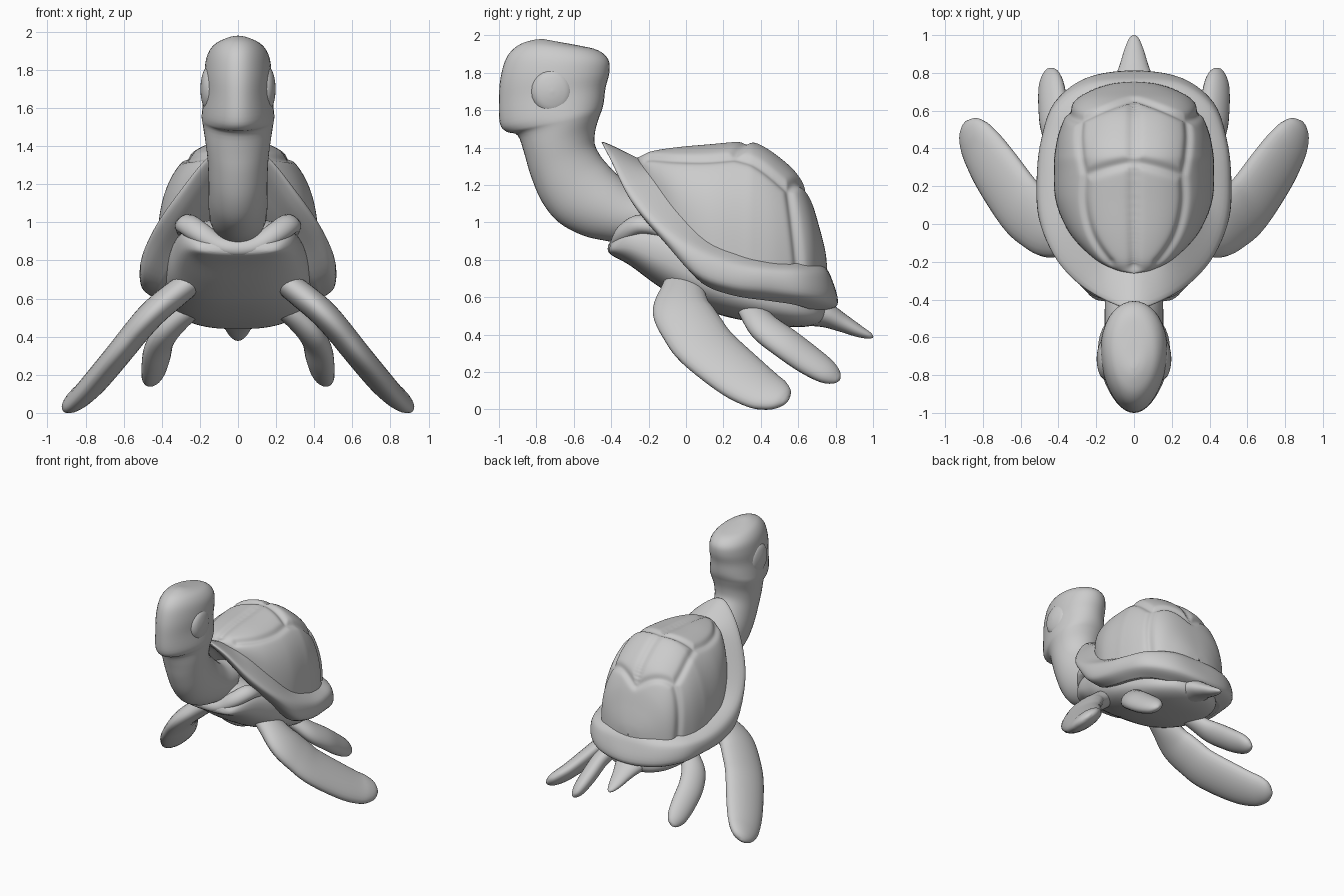
import bpy, bmesh
from math import sin, cos, pi, radians, exp
from mathutils import Vector, kdtree


def smooth(keys, n=4, closed=False):
    """Catmull-Rom resampling of tuples of any length."""
    k = [Vector(p) for p in keys]
    m = len(k)
    get = (lambda i: k[i % m]) if closed else (lambda i: k[max(0, min(m - 1, i))])
    out = []
    for i in range(m if closed else m - 1):
        a, b, c, d = (get(i + j) for j in (-1, 0, 1, 2))
        for s in range(n):
            t = s / n
            out.append(0.5 * (2 * b + (c - a) * t + (2 * a - 5 * b + 4 * c - d) * t * t
                              + (3 * b - a - 3 * c + d) * t ** 3))
    return out if closed else out + [k[-1]]


def loft(name, rings, mirror=False, closed=True, caps=(0, -1)):
    """Skin rings of equal size, closing the chosen ends with a fan."""
    bm = bmesh.new()
    vs = [[bm.verts.new(p) for p in r] for r in rings]
    m = len(rings[0])
    for a, b in zip(vs, vs[1:]):
        for i in range(m if closed else m - 1):
            bm.faces.new((a[i], a[(i + 1) % m], b[(i + 1) % m], b[i]))
    for e in caps:
        c = bm.verts.new(sum(rings[e], Vector((0, 0, 0))) / m)
        for i in range(m):
            bm.faces.new((vs[e][i], vs[e][(i + 1) % m], c))
    bmesh.ops.recalc_face_normals(bm, faces=bm.faces)
    me = bpy.data.meshes.new(name)
    bm.to_mesh(me)
    bm.free()
    me.polygons.foreach_set("use_smooth", [True] * len(me.polygons))
    ob = bpy.data.objects.new(name, me)
    bpy.context.collection.objects.link(ob)
    if mirror:
        ob.modifiers.new("mirror", "MIRROR")
    return ob


def limb(name, keys, normal, mirror=False):
    """Flattened tube; keys are (x, y, z, half width, half thickness)."""
    k = smooth(keys, 5)
    rings = []
    for i, q in enumerate(k):
        p = Vector(q[:3])
        t = (Vector(k[min(i + 1, len(k) - 1)][:3]) - Vector(k[max(i - 1, 0)][:3])).normalized()
        chord = Vector(normal).cross(t).normalized()
        nrm = t.cross(chord)
        rings.append([p + chord * q[3] * cos(a) + nrm * q[4] * sin(a)
                      for a in (2 * pi * j / 24 for j in range(24))])
    return loft(name, rings, mirror)


def superpow(v, e):
    return abs(v) ** e * (1 if v >= 0 else -1)


# Head and neck: front y,z / back y,z / half width / taper to the front
head_keys = [(-.30, .88, -.10, 1.15, .14, 0), (-.42, .90, -.25, 1.17, .15, 0),
             (-.55, .93, -.36, 1.25, .155, 0), (-.68, 1.0, -.42, 1.31, .155, 0),
             (-.77, 1.11, -.46, 1.36, .155, 0), (-.83, 1.25, -.488, 1.42, .16, 0),
             (-.865, 1.37, -.485, 1.49, .172, 0), (-.90, 1.465, -.465, 1.56, .185, .1),
             (-.96, 1.485, -.45, 1.60, .188, .17), (-.995, 1.53, -.44, 1.64, .185, .17),
             (-1.0, 1.65, -.43, 1.72, .175, .15), (-.992, 1.77, -.41, 1.80, .175, .12),
             (-.96, 1.88, -.415, 1.87, .162, .1), (-.90, 1.945, -.47, 1.92, .125, .05),
             (-.82, 1.975, -.57, 1.945, .07, 0), (-.76, 1.980, -.68, 1.965, .02, 0)]
rings = []
for fy, fz, by, bz, w, tp in smooth(head_keys, 4):
    f, b = Vector((0, fy, fz)), Vector((0, by, bz))
    rings.append([(f + b) / 2 + (f - b) / 2 * cos(a) + Vector((w * sin(a) * (1 - tp * cos(a)), 0, 0))
                  for a in (2 * pi * j / 40 for j in range(40))])
loft("head_and_neck", rings)

# Eyes
limb("eye", [(.12, -.715, 1.70, .125, .115), (.155, -.715, 1.70, .12, .11), (.18, -.715, 1.70, .095, .085),
             (.193, -.715, 1.70, .05, .045), (.198, -.715, 1.70, .005, .005)], (0, 1, 0), True)

# Shell rim: half outlines from front to back, mirrored to closed rings
inner = [(0, -.24, 1.335), (.09, -.225, 1.31), (.20, -.16, 1.24), (.32, -.03, 1.07), (.39, .12, .91),
         (.41, .29, .83), (.38, .47, .79), (.33, .60, .78), (.20, .70, .78), (0, .73, .78)]
top = [(0, -.44, 1.43), (.15, -.395, 1.35), (.30, -.30, 1.17), (.42, -.16, 1.0), (.49, .03, .86),
       (.503, .25, .77), (.48, .45, .74), (.41, .63, .73), (.24, .75, .72), (0, .775, .71)]
low = [(0, -.41, 1.38), (.14, -.365, 1.28), (.29, -.27, 1.08), (.41, -.12, .90), (.495, .05, .73),
       (.505, .25, .66), (.48, .45, .64), (.415, .64, .61), (.25, .77, .58), (0, .81, .56)]
under = [(0, -.28, 1.28), (.10, -.25, 1.18), (.22, -.19, 1.03), (.32, -.07, .86), (.40, .08, .68),
         (.42, .25, .61), (.40, .45, .58), (.34, .58, .56), (.20, .68, .53), (0, .70, .52)]


def outline(half):
    return smooth(half + [(-x, y, z) for x, y, z in half[-2:0:-1]], 5, True)


keyrings = [outline(h) for h in (inner, top, low, under)]
cols = [smooth([r[i] for r in keyrings], 6) for i in range(len(keyrings[0]))]
loft("shell_rim", [[c[j] for c in cols] for j in range(len(cols[0]))], caps=(-1,))

# Shell dome: y, half width, base z, crown z
dome_keys = [(-.26, .005, 1.32, 1.345), (-.24, .10, 1.28, 1.355), (-.18, .21, 1.20, 1.38),
             (-.05, .335, 1.03, 1.40), (.12, .41, .88, 1.415), (.30, .42, .80, 1.43),
             (.38, .415, .775, 1.42), (.48, .395, .76, 1.36), (.59, .35, .75, 1.26), (.66, .30, .745, 1.13),
             (.71, .21, .74, .97), (.74, .11, .74, .85), (.75, .005, .74, .77)]
dome = smooth(dome_keys, 8)


def dome_point(k, a):
    y, w, zb, zt = k
    return Vector((w * superpow(cos(a), .8), y, zb + (zt - zb) * abs(sin(a)) ** .8))


def dome_at(y, deg):
    i = next((i for i in range(len(dome) - 1) if dome[i + 1][0] >= y), len(dome) - 2)
    a, b = dome[i], dome[i + 1]
    return dome_point(a.lerp(b, (y - a[0]) / (b[0] - a[0])), radians(deg))


# Grooves between the scutes as (y, degrees up the dome) lines
seams = [[(-.20, 50), (0, 53), (.26, 57), (.55, 45)], [(.26, 57), (.33, 90)],
         [(.55, 45), (.60, 0)], [(-.22, 90), (.66, 90)], [(.55, 45), (.66, 90)]]
pts = []
for line in seams:
    for (y0, a0), (y1, a1) in zip(line, line[1:]):
        for s in range(61):
            t = s / 60
            p = dome_at(y0 + (y1 - y0) * t, a0 + (a1 - a0) * t)
            pts += [p, Vector((-p.x, p.y, p.z))]
tree = kdtree.KDTree(len(pts))
for i, p in enumerate(pts):
    tree.insert(p, i)
tree.balance()
mid = Vector((0, .25, .85))
rings = []
for k in smooth(dome, 2):
    ring = [dome_point(k, pi * j / 110) for j in range(111)]
    rings.append([p + (p - mid).normalized() * (.004 - .018 * exp(-(tree.find(p)[2] / .028) ** 2))
                  for p in ring])
loft("shell_dome", rings, closed=False, caps=())

# Belly: y, half width, bottom z, top z
rings = []
for y, w, zb, zt in smooth([(-.41, .15, .84, .87), (-.39, .22, .82, .91), (-.30, .29, .77, 1.0),
                            (-.15, .335, .66, 1.02), (0, .37, .57, .97), (.20, .385, .50, .85),
                            (.40, .36, .46, .75), (.58, .30, .44, .67), (.70, .20, .455, .61),
                            (.76, .06, .50, .57)], 5):
    rings.append([Vector((w * superpow(cos(a), .8), y, (zb + zt) / 2 + (zt - zb) / 2 * superpow(sin(a), .8)))
                  for a in (2 * pi * j / 48 for j in range(48))])
loft("belly", rings)

# Collar below the neck, rising to the shoulders
collar = [(.28, -.14, .95, .04, .03), (.27, -.24, .99, .06, .05), (.20, -.325, .945, .06, .05),
          (.10, -.365, .885, .05, .04), (0, -.375, .87, .05, .04)]
limb("collar", collar + [(-k[0],) + k[1:] for k in collar[-2::-1]], (0, -.8, .6))

# Flippers
limb("front_flipper", [(.20, -.02, .72, .08, .06), (.32, -.02, .63, .12, .07), (.44, -.02, .53, .16, .072),
                       (.53, .035, .43, .17, .07), (.61, .11, .33, .17, .068), (.73, .28, .185, .16, .066),
                       (.80, .39, .11, .142, .06), (.84, .46, .08, .12, .053), (.868, .51, .062, .085, .04),
                       (.882, .535, .053, .045, .022), (.887, .545, .05, .008, .005)],
     (.707, 0, .707), True)
limb("rear_flipper", [(.22, .32, .56, .06, .05), (.30, .37, .50, .08, .058), (.37, .43, .43, .095, .062),
                      (.415, .53, .355, .098, .062), (.43, .64, .275, .094, .06), (.44, .73, .215, .082, .052),
                      (.445, .78, .183, .062, .04), (.45, .81, .165, .035, .022), (.451, .822, .158, .006, .005)],
     (.75, .35, .55), True)

# Tail
limb("tail", [(0, .58, .54, .16, .09), (0, .73, .51, .12, .07), (0, .83, .465, .08, .05),
              (0, .92, .42, .052, .033), (0, .98, .395, .027, .018), (0, 1.0, .387, .006, .005)], (0, 0, 1))
